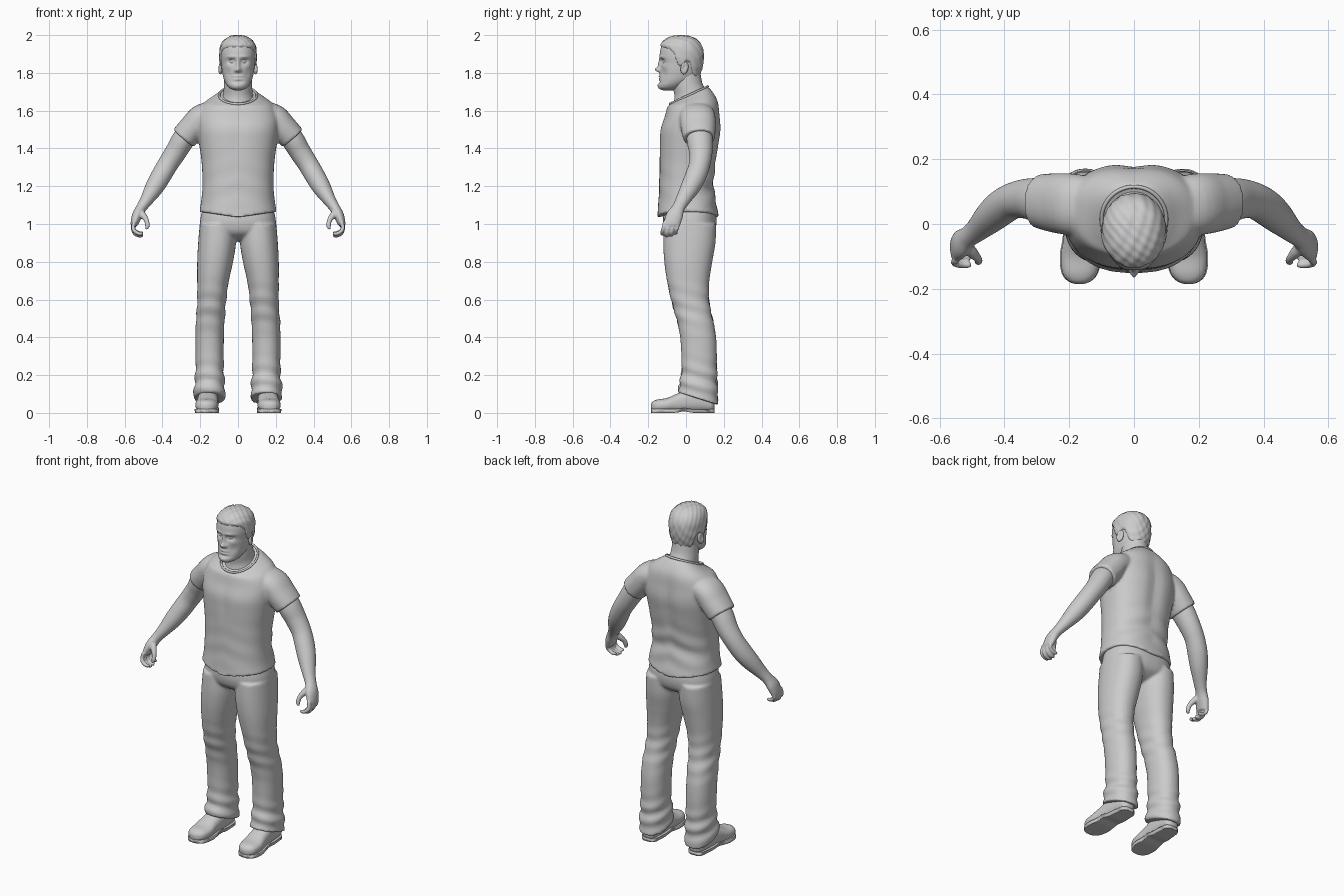
import bpy, bmesh
from math import sin, cos, pi, exp
from mathutils import Vector

X, Y, Z = Vector((1, 0, 0)), Vector((0, 1, 0)), Vector((0, 0, 1))


def loft(bm, keys, s=1, n=40, steps=6, frame=(X, Y), e=2.2, disp=None):
    """Smooth skin through key rings (x, y, z, half width, half depth, tilt); frame None follows the path."""
    K = [tuple(k) + (0,) * (6 - len(k)) for k in keys]
    K = [K[0]] + K + [K[-1]]
    rows = []
    for i in range(1, len(K) - 2):
        for j in range(steps):
            t = j / steps
            rows.append([.5 * (2 * b + (c - a) * t + (2 * a - 5 * b + 4 * c - d) * t * t
                               + (3 * b - a - 3 * c + d) * t ** 3)
                         for a, b, c, d in zip(*K[i - 1:i + 3])])
    rows.append(list(K[-1]))
    mids = [Vector(r[:3]) for r in rows]
    prev = None
    first = None
    for i, r in enumerate(rows):
        if frame:
            u, v = frame
        else:
            t = (mids[min(i + 1, len(mids) - 1)] - mids[max(i - 1, 0)]).normalized()
            u = Y.cross(t).normalized()
            v = t.cross(u)
        ring = []
        for k in range(n):
            c, q = cos(2 * pi * k / n), sin(2 * pi * k / n)
            c = abs(c) ** (2 / e) * (1 if c > 0 else -1)
            q = abs(q) ** (2 / e) * (1 if q > 0 else -1)
            p = mids[i] + u * c * max(r[3], .002) + v * q * max(r[4], .002)
            p.z += r[5] * (p.y - r[1])
            p.x *= s
            ring.append(bm.verts.new(disp(p) if disp else p))
        if prev:
            for k in range(n):
                bm.faces.new((prev[k], prev[(k + 1) % n], ring[(k + 1) % n], ring[k]))
        first = first or ring
        prev = ring
    bm.faces.new(first[::-1])
    bm.faces.new(prev)


def finish(name, bm, voxel=0, smooth=3):
    """Turn the bmesh into an object; a voxel size fuses overlapping parts."""
    bmesh.ops.recalc_face_normals(bm, faces=bm.faces)
    me = bpy.data.meshes.new(name)
    bm.to_mesh(me)
    bm.free()
    for f in me.polygons:
        f.use_smooth = True
    ob = bpy.data.objects.new(name, me)
    bpy.context.collection.objects.link(ob)
    if voxel:
        m = ob.modifiers.new("fuse", 'REMESH')
        m.mode, m.voxel_size, m.use_smooth_shade = 'VOXEL', voxel, True
        m = ob.modifiers.new("soften", 'SMOOTH')
        m.factor, m.iterations = .5, smooth
    return ob


def bump(v, c, w):
    return exp(-((v - c) / w) ** 2)


# Shirt: torso and sleeves fused
def shirt_folds(p):
    side = min(1, abs(p.x) / .2)
    p.z += .03 * side * bump(p.z, 1.03, .06)
    p.y += .005 * sin(p.z * 55 + abs(p.x) * 18) * bump(p.z, 1.2, .12) * (1 if p.y > .05 else .3)
    if p.y > .05:
        p.y -= .012 * bump(p.x, 0, .04) * bump(p.z, 1.45, .2)
    else:
        p.y += .006 * bump(p.x, 0, .03) * bump(p.z, 1.48, .1)
    return p


bm = bmesh.new()
loft(bm, [(0, .01, 1.035, .205, .163), (0, .008, 1.1, .197, .155), (0, .003, 1.2, .188, .145),
          (0, .01, 1.32, .192, .15), (0, .018, 1.42, .205, .158), (0, .025, 1.5, .215, .162),
          (0, .033, 1.57, .215, .148, .03), (0, .035, 1.635, .185, .135, .12),
          (0, .022, 1.67, .125, .112, .36), (0, .015, 1.68, .1, .1, .46)],
     n=64, e=2.35, disp=shirt_folds)
for s in (1, -1):
    loft(bm, [(.11, .05, 1.59, .06, .09), (.19, .06, 1.565, .07, .095), (.24, .065, 1.51, .072, .092),
              (.288, .07, 1.455, .071, .084)], s, frame=None)
finish("shirt", bm, .008)

# Collar rim and hem bands
bm = bmesh.new()
for k in range(64):
    a = 2 * pi * k / 64
    c = Vector((.1 * cos(a), .015 + .1 * sin(a), 1.682 + .046 * sin(a)))
    d = Vector((cos(a), sin(a), 0))
    for j in range(8):
        b = 2 * pi * j / 8
        bm.verts.new(c + d * .006 * cos(b) + Z * .007 * sin(b))
bm.verts.ensure_lookup_table()
for k in range(64):
    for j in range(8):
        k2, j2 = (k + 1) % 64, (j + 1) % 8
        bm.faces.new([bm.verts[i] for i in (k * 8 + j, k2 * 8 + j, k2 * 8 + j2, k * 8 + j2)])
finish("collar", bm)


# Trousers: hips and two legs fused
def leg_folds(p):
    s = 1 if p.x > 0 else -1
    d = Vector((p.x - .15 * s, p.y - .06, 0)).normalized()
    w = bump(p.z, .16, .09) * .006 + bump(p.z, .56, .1) * .003
    return p + d * w * sin(p.z * 75 + p.y * 22 + p.x * 8)


bm = bmesh.new()
loft(bm, [(0, .02, 1.09, .185, .13), (0, .02, 1.02, .2, .142), (0, .02, .96, .195, .13),
          (0, .02, .925, .14, .09), (0, .02, .91, .08, .05)], n=56, e=2.4)
for s in (1, -1):
    loft(bm, [(.108, .022, 1.0, .095, .138), (.111, .018, .9, .1, .138), (.121, .012, .8, .095, .127),
              (.133, .012, .69, .083, .111), (.14, .025, .58, .076, .099), (.147, .05, .48, .076, .096),
              (.15, .066, .38, .075, .095), (.15, .07, .22, .075, .094), (.151, .065, .13, .082, .102, -.15),
              (.151, .065, .075, .083, .106, -.32)], s, steps=10, disp=leg_folds)
finish("trousers", bm, .008)


# Shoes and soles
def upper(p):
    p.z = max(p.z, .012)
    return p


def flatten(p):
    p.x += (p.x - (.163 if p.x > 0 else -.163)) * .05
    p.z = min(max((p.z - .035) * 4, 0), .02) if p.z < .05 else .02
    p.z += .008 * bump(p.y, -.01, .03)
    return p


shoe = [(.155, .152, .04, .02, .02), (.155, .135, .05, .042, .042), (.156, .09, .065, .05, .06),
        (.158, .02, .065, .054, .062), (.162, -.045, .053, .056, .05), (.165, -.1, .042, .061, .037),
        (.167, -.15, .038, .054, .033), (.168, -.175, .035, .036, .026), (.168, -.185, .033, .014, .014)]
for s, side in ((1, "left"), (-1, "right")):
    bm = bmesh.new()
    loft(bm, shoe, s, frame=(X, Z), e=2.4, disp=upper)
    finish(side + "_shoe", bm)
    bm = bmesh.new()
    loft(bm, shoe, s, frame=(X, Z), e=3, disp=flatten)
    finish(side + "_sole", bm)

# Arms with hands, fingers and thumb
for s, side in ((1, "left"), (-1, "right")):
    bm = bmesh.new()
    loft(bm, [(.22, .068, 1.55, .05, .06), (.285, .072, 1.455, .06, .069), (.33, .078, 1.38, .057, .062),
              (.372, .072, 1.315, .054, .056), (.41, .05, 1.25, .053, .056), (.445, .02, 1.19, .048, .05),
              (.485, -.018, 1.125, .034, .038), (.512, -.04, 1.085, .028, .034),
              (.534, -.06, 1.045, .027, .044), (.549, -.075, 1.0, .02, .043), (.55, -.077, .99, .014, .036)],
         s, frame=None, e=2)
    for i in range(4):
        y, r = -.112 + .024 * i, (.0105, .0115, .0115, .01)[i]
        low = (.006, -.003, 0, .01)[i]
        loft(bm, [(.549, y, 1.012, r, r), (.555, y - .006, .982, r, r), (.548, y - .012, .957 + low, r, r),
                  (.528, y - .014, .944 + low, r, r), (.51, y - .014, .943 + low, r * .9, r * .9),
                  (.502, y - .014, .945 + low, r * .5, r * .5)], s, n=14, frame=None, e=2)
    loft(bm, [(.522, -.06, 1.07, .018, .018), (.502, -.085, 1.045, .018, .018), (.484, -.105, 1.018, .013, .013),
              (.48, -.115, .99, .012, .012), (.486, -.12, .972, .006, .006)], s, n=14, frame=None, e=2)
    finish(side + "_arm", bm, .005, 2)

# Neck
bm = bmesh.new()
loft(bm, [(0, .025, 1.57, .1, .105), (0, .022, 1.64, .09, .092, .2), (0, .022, 1.69, .078, .083, .2),
          (0, .008, 1.74, .074, .078, .1), (0, .0, 1.81, .07, .075)], e=2)
finish("neck", bm)

# Head rings: height, half width, face y, back y
skull = [(1.708, .018, -.122, -.06), (1.717, .042, -.142, -.03), (1.735, .06, -.146, .0), (1.76, .073, -.141, .04),
         (1.79, .081, -.138, .066), (1.82, .086, -.135, .077), (1.85, .089, -.134, .084), (1.885, .092, -.139, .087),
         (1.92, .091, -.136, .085), (1.95, .083, -.126, .073), (1.972, .066, -.106, .052),
         (1.986, .042, -.078, .022), (1.991, .02, -.05, -.008), (1.992, .004, -.035, -.025)]
skull = [(0, (f + b) / 2, z, w, (b - f) / 2) for z, w, f, b in skull]
# Face features: x, z, spread x, spread z, push in y
features = [(0, 1.817, .013, .013, -.026), (0, 1.845, .01, .026, -.014), (.014, 1.812, .008, .009, -.008),
            (.034, 1.862, .02, .013, .015), (.034, 1.885, .026, .008, -.006), (0, 1.781, .024, .006, -.006),
            (0, 1.774, .026, .003, .004), (0, 1.767, .02, .006, -.005), (0, 1.752, .03, .007, .005),
            (0, 1.733, .022, .012, -.005), (.05, 1.795, .018, .022, .006), (.055, 1.835, .018, .014, -.003)]


def face(p):
    if p.y < -.04:
        push = sum(d * bump(abs(p.x), x, wx) * bump(p.z, z, wz) for x, z, wx, wz, d in features)
        p.y += push * min(1, (-.04 - p.y) / .03)
    return p


bm = bmesh.new()
loft(bm, skull, n=112, steps=6, e=2.15, disp=face)
finish("head", bm)

# Hair: the skull pushed outwards above the hairline, hidden inside below it
line = [(-.3, 1.938), (-.115, 1.936), (-.085, 1.925), (-.062, 1.905), (-.05, 1.86), (-.035, 1.835),
        (-.012, 1.84), (0, 1.865), (.022, 1.855), (.035, 1.8), (.05, 1.757), (.3, 1.75)]


def hair_shell(p):
    for (y0, z0), (y1, z1) in zip(line, line[1:]):
        if y0 <= p.y < y1:
            h = z0 + (z1 - z0) * (p.y - y0) / (y1 - y0)
    m = min(1, max(0, (p.z - h) / .014 + .5))
    tuft = .0018 * sin(p.x * 170 + p.y * 60) * sin(p.y * 130 + p.z * 90)
    return p + (p - Vector((0, -.025, 1.87))).normalized() * (-.008 + m * (.0155 + tuft))


bm = bmesh.new()
loft(bm, skull[2:], n=112, steps=6, e=2.15, disp=hair_shell)
finish("hair", bm)

# Ears and eyes
for s, side in ((1, "left"), (-1, "right")):
    for part, loc, size, tilt in (("ear", (.092 * s, -.008, 1.826), (.012, .021, .034), -.2),
                                  ("eye", (.034 * s, -.106, 1.861), (.013, .013, .011), 0)):
        bpy.ops.mesh.primitive_uv_sphere_add(segments=24, ring_count=16, radius=1, location=loc)
        ob = bpy.context.object
        ob.name = side + "_" + part
        ob.scale = size
        ob.rotation_euler = (tilt, 0, .35 * s if part == "ear" else 0)
        bpy.ops.object.shade_smooth()
        if part == "ear":
            for v in ob.data.vertices:  # hollow of the ear
                if v.co.x * s > 0:
                    v.co.x -= s * .8 * bump(v.co.y, -.15, .5) * bump(v.co.z, .1, .5)
